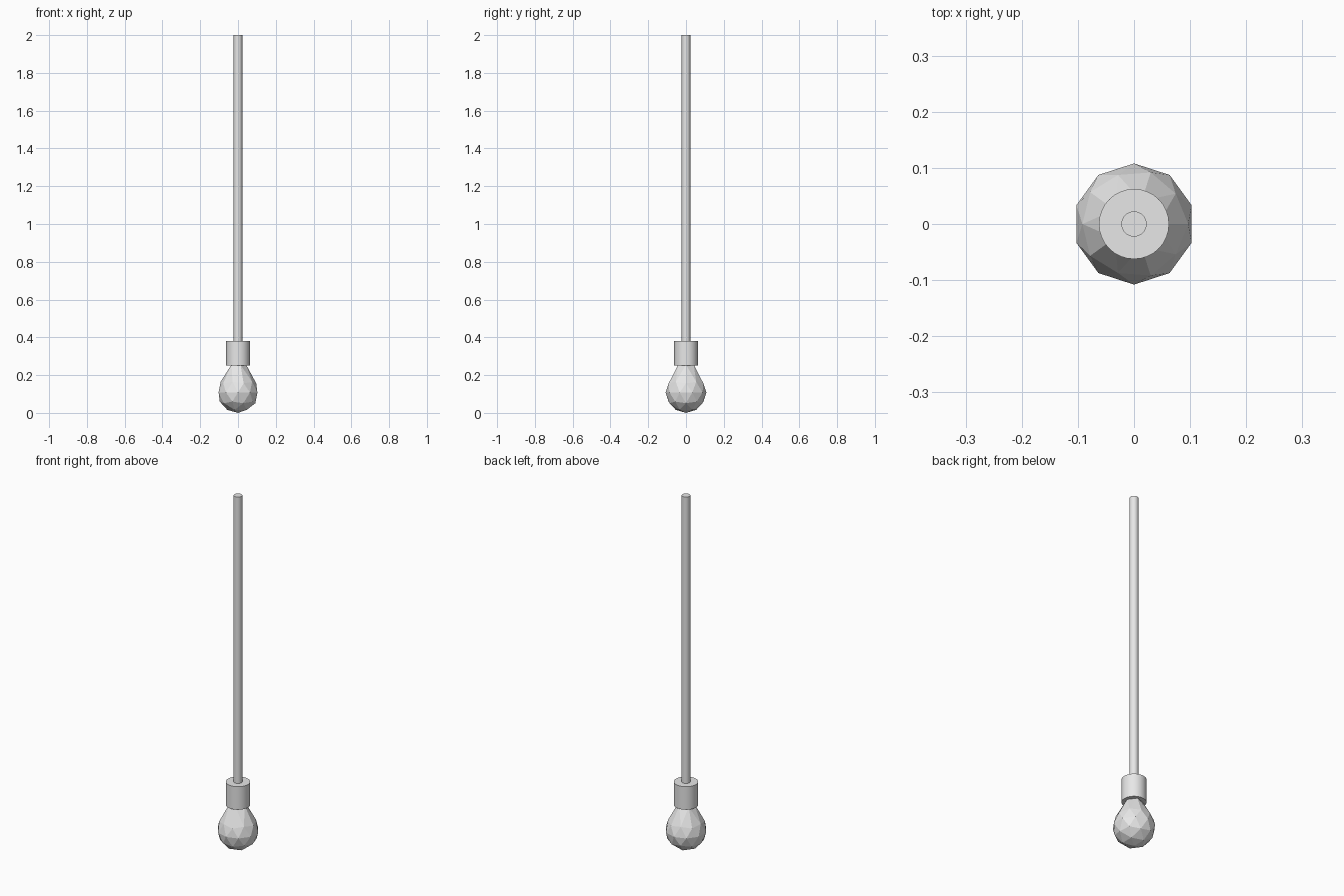
import bpy, math

if "Cube" in bpy.data.objects:
    bpy.data.objects.remove(bpy.data.objects["Cube"])

grey = bpy.data.materials.new("light_grey")
grey.diffuse_color = (0.8, 0.8, 0.8, 1)
grey.use_nodes = True
grey.node_tree.nodes["Principled BSDF"].inputs["Base Color"].default_value = grey.diffuse_color


def cylinder(name, radius, z0, z1):
    bpy.ops.mesh.primitive_cylinder_add(vertices=32, radius=radius, depth=z1 - z0,
                                        location=(0, 0, (z0 + z1) / 2))
    ob = bpy.context.object
    ob.name = name
    ob.data.materials.append(grey)
    bpy.ops.object.shade_smooth_by_angle(angle=math.radians(30))
    return ob


# Hanging cord and lamp socket
cylinder("cord", 0.0225, 0.37, 2.0)
cylinder("socket", 0.0625, 0.25, 0.38)

# Faceted bulb: low-poly sphere with its top pulled up into a neck
R = 0.108
bpy.ops.mesh.primitive_ico_sphere_add(subdivisions=2, radius=R, location=(0, 0, R))
bulb = bpy.context.object
bulb.name = "bulb"
bulb.data.materials.append(grey)
for v in bulb.data.vertices:
    if v.co.z > 0.95 * R:        # pole, hidden in the socket
        v.co.z = 0.28 - R
    elif v.co.z > 0.7 * R:       # neck ring
        s = 0.043 / math.hypot(v.co.x, v.co.y)
        v.co.x *= s
        v.co.y *= s
        v.co.z = 0.255 - R
bpy.ops.object.shade_flat()
